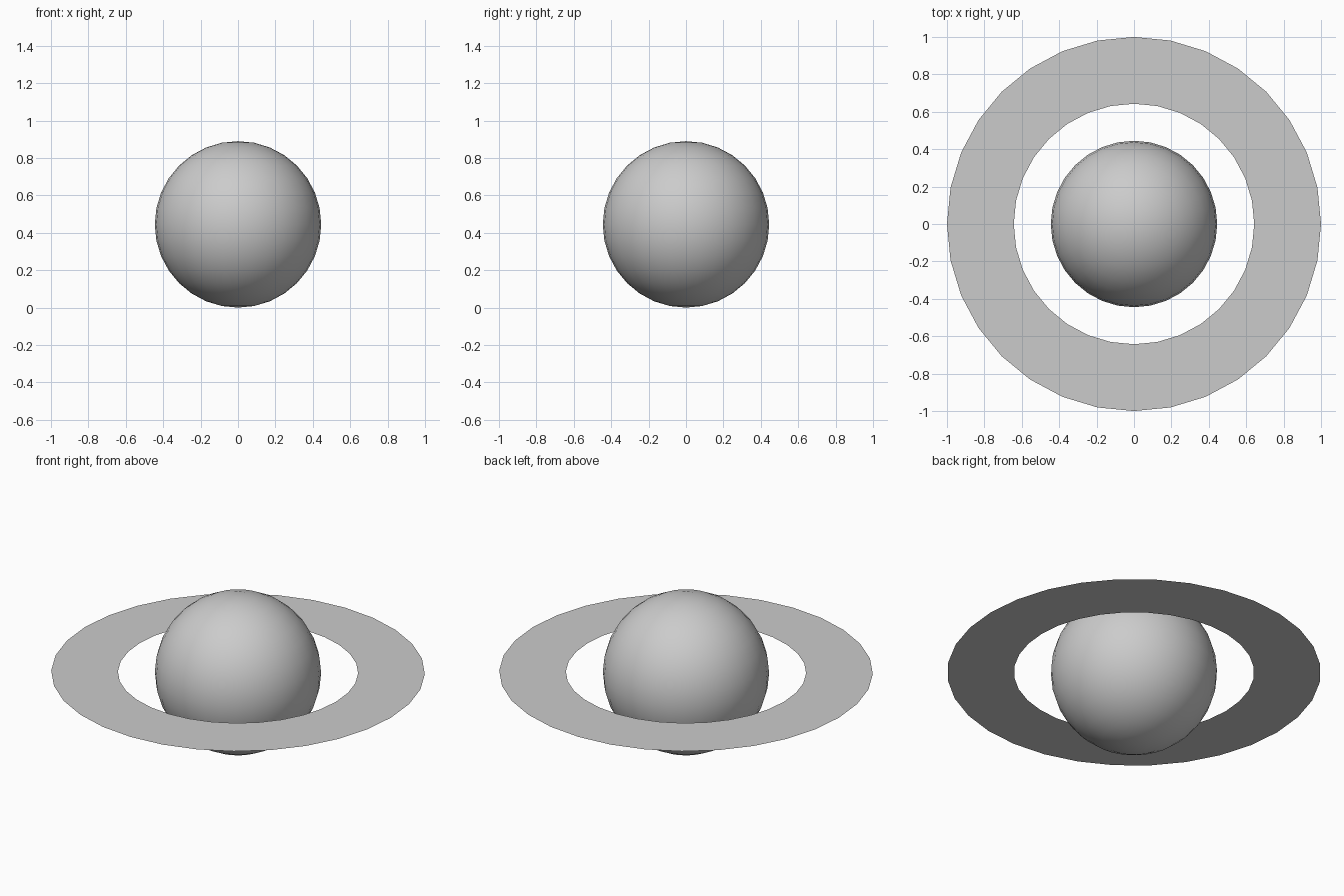
import bpy
import bmesh
from math import radians

cube = bpy.data.objects.get("Cube")
if cube:
    bpy.data.objects.remove(cube, do_unlink=True)

RADIUS = 0.445
INNER, OUTER = 0.643, 1.0
SIDES = 32

# Single grey for planet and ring
grey = bpy.data.materials.new("light_grey")
grey.use_nodes = True
colour = (0.6, 0.6, 0.6, 1)
grey.diffuse_color = colour
grey.node_tree.nodes["Principled BSDF"].inputs["Base Color"].default_value = colour


def add_object(name, bm):
    mesh = bpy.data.meshes.new(name)
    bm.to_mesh(mesh)
    bm.free()
    mesh.materials.append(grey)
    obj = bpy.data.objects.new(name, mesh)
    obj.location.z = RADIUS
    bpy.context.collection.objects.link(obj)
    return obj


# Planet: smooth ball
bm = bmesh.new()
bmesh.ops.create_uvsphere(bm, u_segments=SIDES, v_segments=SIDES // 2, radius=RADIUS)
planet = add_object("planet", bm)
bpy.context.view_layer.objects.active = planet
planet.select_set(True)
bpy.ops.object.shade_smooth_by_angle(angle=radians(40))

# Ring: flat paper-thin band around the equator
bm = bmesh.new()
inner = bmesh.ops.create_circle(bm, segments=SIDES, radius=INNER)["verts"]
outer = bmesh.ops.create_circle(bm, segments=SIDES, radius=OUTER)["verts"]
bmesh.ops.bridge_loops(bm, edges=bm.edges[:])
for face in bm.faces:
    face.normal_update()
    if face.normal.z < 0:
        face.normal_flip()
add_object("ring", bm)
